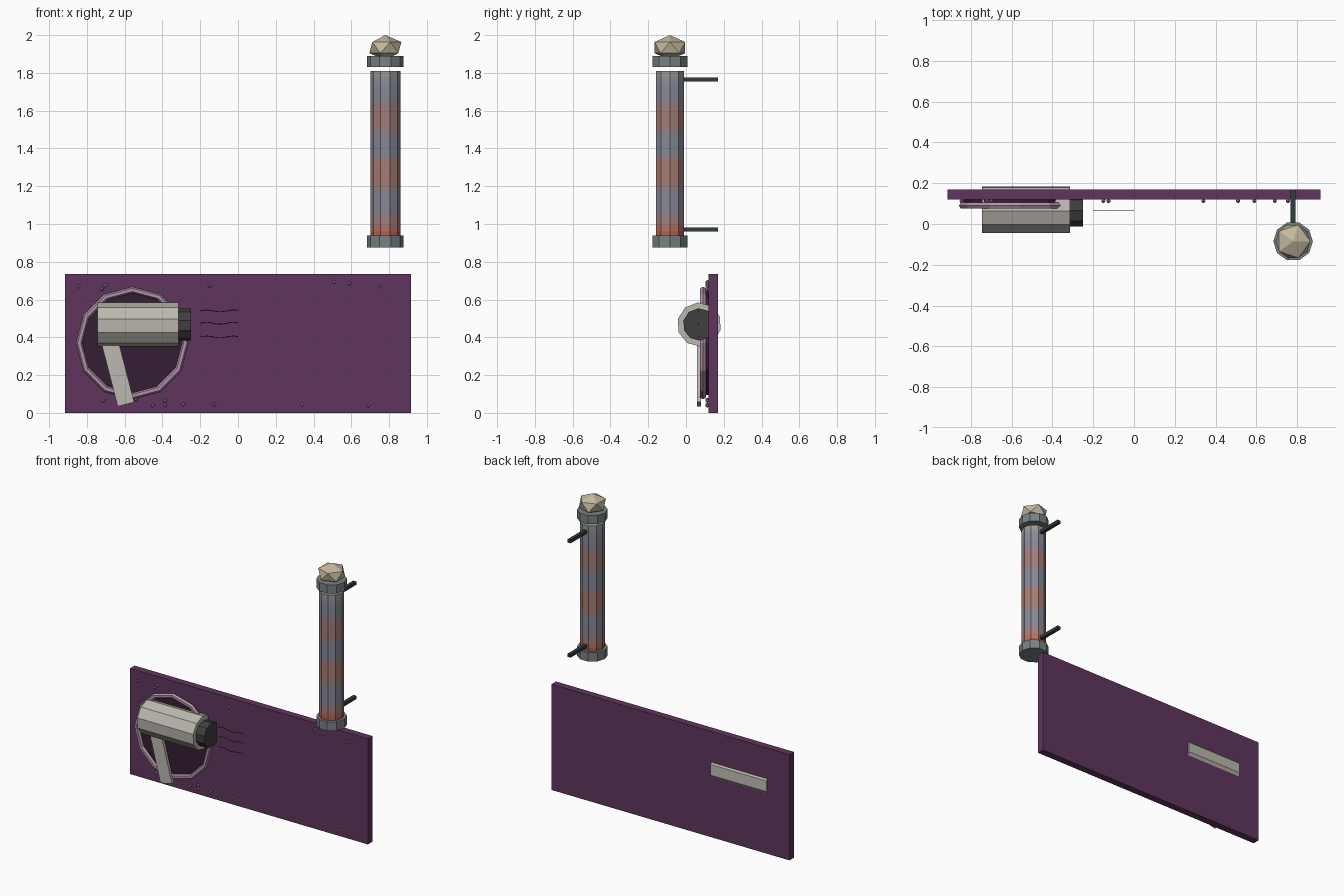
import bpy, bmesh, math
from mathutils import Matrix, Vector

if "Cube" in bpy.data.objects:
    bpy.data.objects.remove(bpy.data.objects["Cube"])


def mat(name, rgb):
    m = bpy.data.materials.new(name)
    m.diffuse_color = (*rgb, 1)
    m.use_nodes = True
    m.node_tree.nodes["Principled BSDF"].inputs["Base Color"].default_value = m.diffuse_color
    return m


PURPLE = mat("purple_board", (0.115, 0.035, 0.11))
DARK_PURPLE = mat("dark_purple", (0.035, 0.013, 0.035))
MAUVE = mat("mauve_trim", (0.45, 0.29, 0.4))
PALE = mat("pale_metal", (0.5, 0.48, 0.43))
BLACK = mat("black_metal", (0.05, 0.05, 0.05))
STEEL = mat("steel", (0.19, 0.22, 0.23))
IRON = mat("dark_iron", (0.03, 0.045, 0.045))
CREAM = mat("cream", (0.55, 0.48, 0.34))


def finish(name, bm, materials, matrix=Matrix()):
    bmesh.ops.transform(bm, matrix=matrix, verts=bm.verts)
    bmesh.ops.recalc_face_normals(bm, faces=bm.faces)
    me = bpy.data.meshes.new(name)
    bm.to_mesh(me)
    bm.free()
    for m in materials:
        me.materials.append(m)
    ob = bpy.data.objects.new(name, me)
    bpy.context.collection.objects.link(ob)
    return ob


def box(name, lo, hi, m, tilt=0):
    lo, hi = Vector(lo), Vector(hi)
    bm = bmesh.new()
    bmesh.ops.create_cube(bm, size=1)
    mx = (Matrix.Translation((lo + hi) / 2) @ Matrix.Rotation(tilt, 4, 'Y')
          @ Matrix.Diagonal((*(hi - lo), 1)))
    return finish(name, bm, [m], mx)


def lathe(name, profile, sides, origin, materials, phase=0, rot=Matrix()):
    """Prism rings along local z; one material per band, closed ends."""
    bm = bmesh.new()
    rings = [[bm.verts.new((r * math.cos(phase + 2 * math.pi * i / sides),
                            r * math.sin(phase + 2 * math.pi * i / sides), z))
              for i in range(sides)] for r, z in profile]
    for k in range(len(rings) - 1):
        for i in range(sides):
            j = (i + 1) % sides
            f = bm.faces.new((rings[k][i], rings[k][j], rings[k + 1][j], rings[k + 1][i]))
            f.material_index = min(k, len(materials) - 1)
    bm.faces.new(rings[0][::-1])
    bm.faces.new(rings[-1]).material_index = len(materials) - 1
    return finish(name, bm, materials, Matrix.Translation(origin) @ rot)


# sign board
box("sign_board", (-0.915, 0.12, 0), (0.915, 0.17, 0.735), PURPLE)

# round emblem: dark backing disc and faceted ring
TO_FRONT = Matrix.Rotation(math.pi / 2, 4, 'X')
lathe("emblem_disc", [(0.275, 0), (0.275, 0.022)], 12, (-0.56, 0.122, 0.37), [DARK_PURPLE], rot=TO_FRONT)
bpy.ops.mesh.primitive_torus_add(major_segments=12, minor_segments=6, major_radius=0.281,
                                 minor_radius=0.017, location=(-0.56, 0.09, 0.37),
                                 rotation=(math.pi / 2, 0, 0))
ring = bpy.context.object
ring.name = "emblem_ring"
ring.data.materials.append(MAUVE)

# hair dryer: ten-sided barrel, nozzle, tilted handle
ALONG_X = Matrix(((0, 0, 1, 0), (-1, 0, 0, 0), (0, 1, 0, 0), (0, 0, 0, 1)))
PHASE = math.radians(15)
lathe("dryer_barrel", [(0.117, -0.745), (0.117, -0.315)], 10, (0, 0.07, 0.468), [PALE], PHASE, ALONG_X)
lathe("dryer_nozzle", [(0.086, -0.33), (0.086, -0.25)], 10, (0, 0.07, 0.468), [BLACK], PHASE, ALONG_X)
box("dryer_handle", (-0.682, 0.058, 0.04), (-0.592, 0.08, 0.39), PALE, math.radians(-14.5))

# air streams: thin wavy wires
for n, z in enumerate((0.54, 0.475, 0.402)):
    cu = bpy.data.curves.new(f"air_stream_{n}", 'CURVE')
    cu.dimensions = '3D'
    cu.bevel_depth = 0.002
    cu.bevel_resolution = 0
    sp = cu.splines.new('POLY')
    sp.points.add(10)
    for i, p in enumerate(sp.points):
        p.co = (-0.2 + 0.02 * i, 0.065, z + 0.005 * math.sin(i * 0.9), 1)
    cu.materials.append(DARK_PURPLE)
    bpy.context.collection.objects.link(bpy.data.objects.new(f"air_stream_{n}", cu))

# studs along the board edges
STUDS = [(-0.845, 0.67), (-0.72, 0.655), (-0.70, 0.675), (-0.15, 0.673), (0.51, 0.693),
         (0.59, 0.685), (0.755, 0.67), (-0.71, 0.065), (-0.54, 0.07), (-0.45, 0.04),
         (-0.385, 0.042), (-0.385, 0.065), (-0.29, 0.045), (-0.125, 0.045), (0.34, 0.045), (0.69, 0.038)]
for n, (x, z) in enumerate(STUDS):
    bm = bmesh.new()
    bmesh.ops.create_icosphere(bm, subdivisions=1, radius=0.011)
    finish(f"stud_{n}", bm, [MAUVE], Matrix.Translation((x, 0.113, z)))

# striped pole: soft red and blue bands blended along the height
PX, PY = 0.78, -0.085
STOPS = [(0.93, (0.5, 0.08, 0.04)), (0.99, (0.42, 0.2, 0.16)), (1.08, (0.23, 0.25, 0.32)),
         (1.16, (0.25, 0.25, 0.31)), (1.22, (0.39, 0.2, 0.17)), (1.32, (0.39, 0.2, 0.17)),
         (1.38, (0.23, 0.25, 0.32)), (1.46, (0.23, 0.25, 0.32)), (1.52, (0.37, 0.2, 0.18)),
         (1.6, (0.37, 0.2, 0.18)), (1.67, (0.23, 0.25, 0.32)), (1.75, (0.25, 0.27, 0.32)),
         (1.81, (0.36, 0.34, 0.31))]


def stripe(z):
    for (z0, a), (z1, b) in zip(STOPS, STOPS[1:]):
        if z <= z1:
            return Vector(a).lerp(Vector(b), (z - z0) / (z1 - z0))


BANDS = 30
step = 0.88 / BANDS
bands = [mat(f"stripe_{k}", stripe(0.93 + (k + 0.5) * step)) for k in range(BANDS)]
lathe("pole", [(0.079, 0.93 + k * step) for k in range(BANDS + 1)], 10, (PX, PY, 0), bands)

# pole collars and faceted finial
for name, z0, z1 in (("lower_collar", 0.875, 0.938), ("upper_collar", 1.83, 1.89)):
    lathe(name, [(0.097, z0), (0.097, z1)], 10, (PX, PY, 0), [STEEL])
bm = bmesh.new()
bmesh.ops.create_icosphere(bm, subdivisions=1, radius=0.095)
finish("finial", bm, [CREAM], Matrix.Translation((PX, PY, 1.934)) @ Matrix.Diagonal((1, 1, 0.695, 1)))

# wall brackets
for name, z in (("lower_bracket", 0.97), ("upper_bracket", 1.765)):
    box(name, (PX - 0.012, PY + 0.05, z - 0.011), (PX + 0.012, 0.17, z + 0.011), IRON)
